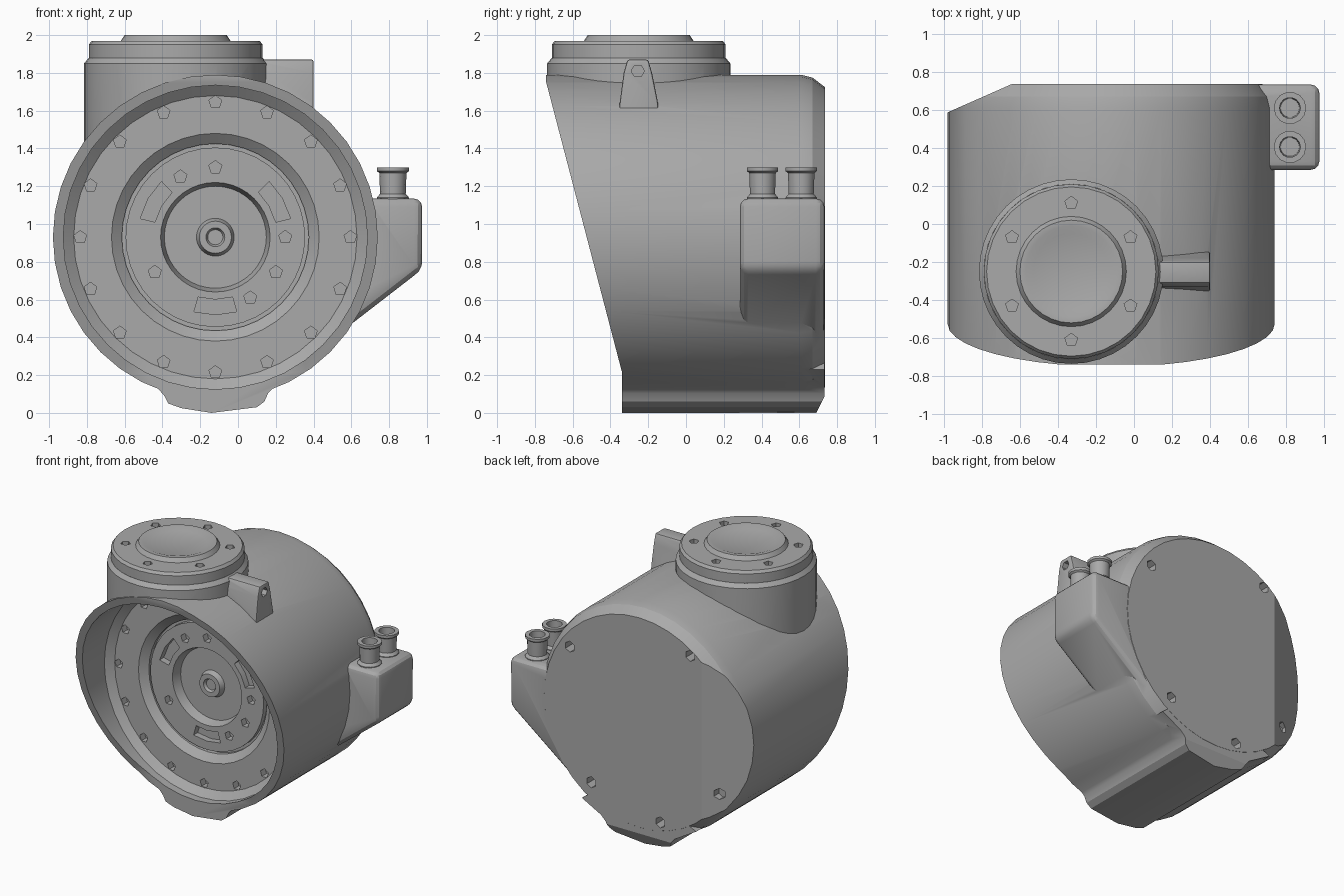
import bpy, bmesh, math
from mathutils import Vector, Matrix

if "Cube" in bpy.data.objects:
    bpy.data.objects.remove(bpy.data.objects["Cube"], do_unlink=True)

grey = bpy.data.materials.new("cast_metal_grey")
grey.use_nodes = True
grey.diffuse_color = (0.4, 0.4, 0.4, 1)
grey.node_tree.nodes["Principled BSDF"].inputs["Base Color"].default_value = (0.4, 0.4, 0.4, 1)

CX, CZ = -0.12, 0.93          # axis of the housing
NECK = (-0.33, -0.25)         # axis of the top neck


def finish(bm, name):
    bmesh.ops.remove_doubles(bm, verts=bm.verts, dist=1e-5)
    bmesh.ops.recalc_face_normals(bm, faces=bm.faces)
    mesh = bpy.data.meshes.new(name)
    bm.to_mesh(mesh)
    bm.free()
    mesh.materials.append(grey)
    obj = bpy.data.objects.new(name, mesh)
    bpy.context.collection.objects.link(obj)
    return obj


def lathe(name, profile, centre, along_y=False, steps=40):
    """Spin (radius, height) points about z, or about y."""
    bm = bmesh.new()
    vs = [bm.verts.new((r, 0, h)) for r, h in profile]
    es = [bm.edges.new(p) for p in zip(vs, vs[1:])]
    bmesh.ops.spin(bm, geom=vs + es, cent=(0, 0, 0), axis=(0, 0, 1),
                   angle=math.tau, steps=steps, use_merge=False)
    if along_y:
        bmesh.ops.rotate(bm, verts=bm.verts, cent=(0, 0, 0),
                         matrix=Matrix.Rotation(-math.pi / 2, 3, 'X'))
    bmesh.ops.translate(bm, verts=bm.verts, vec=Vector(centre))
    return finish(bm, name)


def prism(name, points, axis, lo, hi):
    """Extrude a 2D outline along x, y or z."""
    place = {'x': lambda a, b, h: (h, a, b), 'y': lambda a, b, h: (a, h, b),
             'z': lambda a, b, h: (a, b, h)}[axis]
    bm = bmesh.new()
    face = bm.faces.new([bm.verts.new(place(a, b, lo)) for a, b in points])
    out = bmesh.ops.extrude_face_region(bm, geom=[face])
    move = Vector(place(0, 0, hi - lo))
    bmesh.ops.translate(bm, verts=[v for v in out['geom'] if isinstance(v, bmesh.types.BMVert)], vec=move)
    return finish(bm, name)


def pockets(name, spots, radius, lo, hi, axis='y', sides=5):
    """Several small straight holes in one cutter."""
    bm = bmesh.new()
    turn = Matrix.Rotation(math.pi / 2, 4, 'X') if axis == 'y' else Matrix()
    mid = (lo + hi) / 2
    for a, b in spots:
        pos = (a, mid, b) if axis == 'y' else (a, b, mid)
        bmesh.ops.create_cone(bm, cap_ends=True, segments=sides, radius1=radius, radius2=radius,
                              depth=hi - lo, matrix=Matrix.Translation(pos) @ turn)
    return finish(bm, name)


def ring(cx, cy, radius, degrees):
    return [(cx + radius * math.cos(math.radians(d)), cy + radius * math.sin(math.radians(d)))
            for d in degrees]


def apply(obj, mod):
    bpy.ops.object.select_all(action='DESELECT')
    bpy.context.view_layer.objects.active = obj
    obj.select_set(True)
    bpy.ops.object.modifier_apply(modifier=mod.name)


def combine(obj, other, operation):
    mod = obj.modifiers.new("combine", 'BOOLEAN')
    mod.operation, mod.solver, mod.object = operation, 'EXACT', other
    apply(obj, mod)
    bpy.data.objects.remove(other, do_unlink=True)


def bevel(obj, width, segments=2):
    mod = obj.modifiers.new("round", 'BEVEL')
    mod.width, mod.segments, mod.limit_method = width, segments, 'ANGLE'
    apply(obj, mod)
    return obj


def smooth(obj, angle=23):
    bpy.ops.object.select_all(action='DESELECT')
    bpy.context.view_layer.objects.active = obj
    obj.select_set(True)
    bpy.ops.object.shade_smooth_by_angle(angle=math.radians(angle))


# Housing drum with a small rear chamfer
housing = lathe("housing", [(0, -0.9), (0.86, -0.9), (0.86, 0.61), (0.845, 0.67), (0.795, 0.735), (0, 0.735)],
                (CX, 0, CZ), True)

# Neck, side outlet lug, bottom foot and side port block joined to the drum
neck = lathe("neck", [(0, 0.9), (0.485, 0.9), (0.485, 1.85), (0.46, 1.88), (0, 1.88)], (*NECK, 0))
lug = bevel(prism("lug", [(-0.37, 1.45), (-0.13, 1.45), (-0.15, 1.65), (-0.18, 1.8), (-0.2, 1.87),
                          (-0.31, 1.87), (-0.33, 1.8), (-0.35, 1.65)], 'x', -0.2, 0.4), 0.01)
foot = prism("foot", [(-0.6, 0.23), (-0.42, 0.125), (-0.39, 0.09), (-0.37, 0.05), (-0.3, 0.025), (-0.14, 0.0),
                      (0.1, 0.03), (0.14, 0.06), (0.16, 0.105), (0.2, 0.145), (0.36, 0.23), (0, 0.5)],
             'y', -0.5, 0.734)
block = bevel(prism("block", [(0.975, 0.76), (0.975, 1.135), (0.5, 1.135), (0, 0.9), (-0.1, 0.3), (0.16, 0.13)],
                    'y', 0.285, 0.733), 0.045, 3)
for part in (neck, foot, block, lug):
    combine(housing, part, 'UNION')

# Slanted front cut, and angled cuts on the back
combine(housing, prism("front_cut", [(-0.34, -1), (-0.34, 0.22), (-0.74, 1.75), (-0.74, 3), (-2, 3), (-2, -1)],
                       'x', -2, 2), 'DIFFERENCE')
combine(housing, prism("side_cut", [(-1.2, 0.49), (-0.64, 0.737), (-0.64, 1), (-1.2, 1)], 'z', -1, 3), 'DIFFERENCE')
combine(housing, prism("base_cut", [(0.68, -0.02), (0.74, 0.1), (1, 0.1), (1, -0.02)], 'x', -2, 2), 'DIFFERENCE')

# Open front bowl with stepped floor, groove, hub disc, hub recess and centre boss
bowl = lathe("bowl", [(0, -2), (0.805, -2), (0.805, -0.28), (0.75, -0.235), (0.55, -0.235), (0.495, -0.19),
                      (0.495, -0.16), (0.475, -0.16), (0.475, -0.2), (0.29, -0.2), (0.27, -0.13), (0.1, -0.13),
                      (0.085, -0.17), (0.05, -0.17), (0.04, -0.15), (0, -0.15)], (CX, 0, CZ), True)
combine(housing, bowl, 'DIFFERENCE')

# Bolt holes in the bowl floor, hub disc and back plate
combine(housing, pockets("rim_holes", ring(CX, CZ, 0.715, [22.5 * i for i in range(16)]),
                         0.035, -0.3, -0.18), 'DIFFERENCE')
combine(housing, pockets("hub_holes", ring(CX, CZ, 0.37, [0, 90, 120, 210, 300, 330]),
                         0.036, -0.28, -0.15), 'DIFFERENCE')
combine(housing, pockets("back_holes", [(0.46, 1.35), (-0.55, 1.55), (0.28, 0.37), (-0.76, 0.54), (-0.3, 0.22)],
                         0.042, 0.64, 0.85, sides=6), 'DIFFERENCE')

# Three curved slots in the hub disc
for mid in (30, 150, 270):
    outline = ring(CX, CZ, 0.41, [mid - 16, mid, mid + 16]) + ring(CX, CZ, 0.33, [mid + 16, mid, mid - 16])
    combine(housing, prism("slot", outline, 'y', -0.28, -0.15), 'DIFFERENCE')

# Blind hole in the lug end
hole = prism("lug_hole", ring(-0.255, 1.81, 0.035, range(0, 360, 60)), 'x', 0.33, 0.5)
combine(housing, hole, 'DIFFERENCE')
smooth(housing)

# Top flange with dished cap and six bolt holes
flange = lathe("top_flange", [(0, 1.86), (0.44, 1.86), (0.46, 1.88), (0.46, 1.95), (0.445, 1.97), (0.29, 1.97),
                              (0.27, 2.0), (0.24, 2.0), (0.2, 1.985), (0, 1.985)], (*NECK, 0), steps=32)
combine(flange, pockets("flange_holes", ring(*NECK, 0.36, range(30, 390, 60)), 0.035, 1.9, 2.1, 'z'), 'DIFFERENCE')
smooth(flange)

# Two hollow hose fittings on the side block
for label, y in (("front", 0.405), ("rear", 0.61)):
    fitting = lathe(label + "_hose_fitting",
                    [(0, 1.1), (0.085, 1.1), (0.085, 1.14), (0.068, 1.16), (0.072, 1.27), (0.085, 1.28),
                     (0.085, 1.3), (0.055, 1.3), (0.05, 1.17), (0, 1.17)], (0.82, y, 0), steps=14)
    smooth(fitting, 32)
